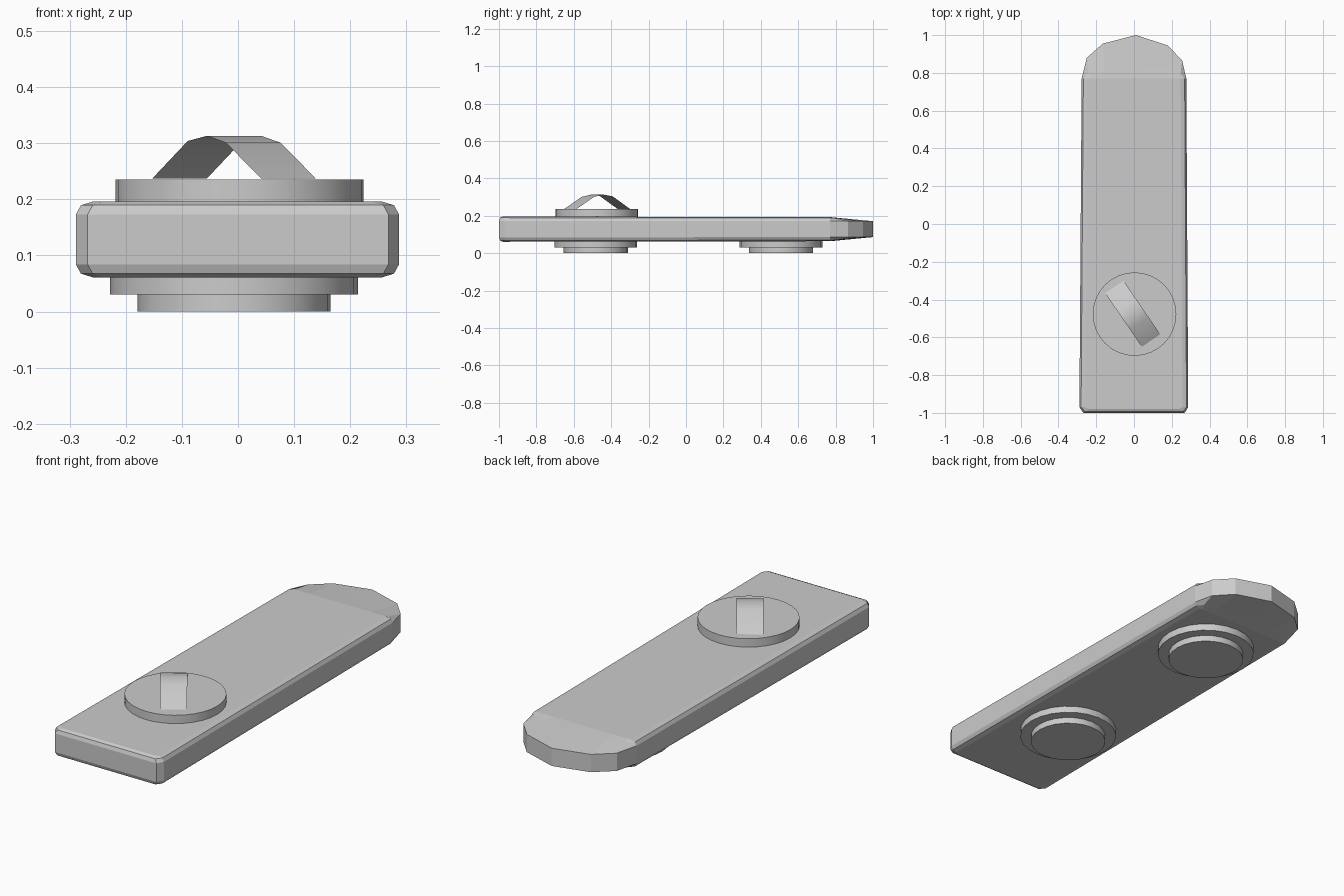
import bpy, bmesh, math
from mathutils import Vector

cube = bpy.data.objects.get("Cube")
if cube:
    bpy.data.objects.remove(cube, do_unlink=True)

grey = bpy.data.materials.new("light_grey")
grey.use_nodes = True
grey.diffuse_color = (0.6, 0.6, 0.6, 1)
grey.node_tree.nodes["Principled BSDF"].inputs["Base Color"].default_value = (0.6, 0.6, 0.6, 1)


def finish(name, bm, smooth=None):
    """Turn a bmesh into a named grey object."""
    bmesh.ops.recalc_face_normals(bm, faces=bm.faces)
    mesh = bpy.data.meshes.new(name)
    bm.to_mesh(mesh)
    bm.free()
    mesh.materials.append(grey)
    obj = bpy.data.objects.new(name, mesh)
    bpy.context.collection.objects.link(obj)
    if smooth:
        bpy.ops.object.select_all(action="DESELECT")
        obj.select_set(True)
        bpy.context.view_layer.objects.active = obj
        bpy.ops.object.shade_smooth_by_angle(angle=math.radians(smooth))
    return obj


def disc(name, x, y, z0, z1, radius, sides=24):
    bm = bmesh.new()
    bmesh.ops.create_cone(bm, cap_ends=True, segments=sides, radius1=radius,
                          radius2=radius, depth=z1 - z0)
    bmesh.ops.translate(bm, verts=bm.verts, vec=(x, y, (z0 + z1) / 2))
    finish(name, bm, 30)


# Body: stacked outlines, square at the front, rounded and sloping at the back
BACK, MID = 0.77, 0.1285
FRONT = [(-0.277, BACK), (-0.289, -0.97), (-0.268, -1.0),
         (0.268, -1.0), (0.287, -0.97), (0.277, BACK)]
TIP = [(0.255, 0.865), (0.18, 0.945), (0.01, 1.0), (-0.165, 0.955), (-0.25, 0.88)]


def body_ring(bm, inset, slope, half):
    """One outline; slope 0 is the outer rim, 1 is the flat face."""
    ring = []
    for x, y in FRONT:
        ring.append((x - math.copysign(inset, x), max(y, -1 + inset * 0.7) if y < -0.98 else y))
    for x, y in TIP:
        ring.append((x * (1 - inset / 0.277), y + (BACK - y) * slope))
    return [bm.verts.new((x, y, MID + half * (1 - 0.025 * (min(y, BACK) + 1)))) for x, y in ring]


bm = bmesh.new()
levels = [(0.03, 1, -0.0675), (0.009, 0.72, -0.061), (0, 0, -0.0445),
          (0, 0, 0.0445), (0.009, 0.72, 0.061), (0.03, 1, 0.0675)]
rings = [body_ring(bm, *level) for level in levels]
count = len(rings[0])
for low, high in zip(rings, rings[1:]):
    for i in range(count):
        j = (i + 1) % count
        bm.faces.new((low[i], low[j], high[j], high[i]))
bm.faces.new(rings[0][::-1])
bm.faces.new(rings[-1])
finish("body", bm)

# Round plate on top, and stepped feet underneath
disc("top_plate", 0.003, -0.477, 0.19, 0.235, 0.221, 32)
for name, y in (("front", -0.482), ("back", 0.508)):
    disc(name + "_foot_upper", -0.007, y, 0.03, 0.068, 0.221)
    disc(name + "_foot_lower", -0.007, y, 0.0, 0.03, 0.172)

# Handle: a thin bent strap set diagonally across the plate
along = Vector((0.565, -0.825, 0))
across = Vector((0.825, 0.565, 0)) * 0.059
bm = bmesh.new()
pairs = []
for t, z in [(-0.172, 0.237), (-0.06, 0.304), (0, 0.313), (0.06, 0.301), (0.172, 0.237)]:
    centre = Vector((-0.007, -0.475, z)) + along * t
    pairs.append((bm.verts.new(centre - across), bm.verts.new(centre + across)))
for a, b in zip(pairs, pairs[1:]):
    bm.faces.new((a[0], b[0], b[1], a[1]))
finish("handle_strap", bm, 45)
